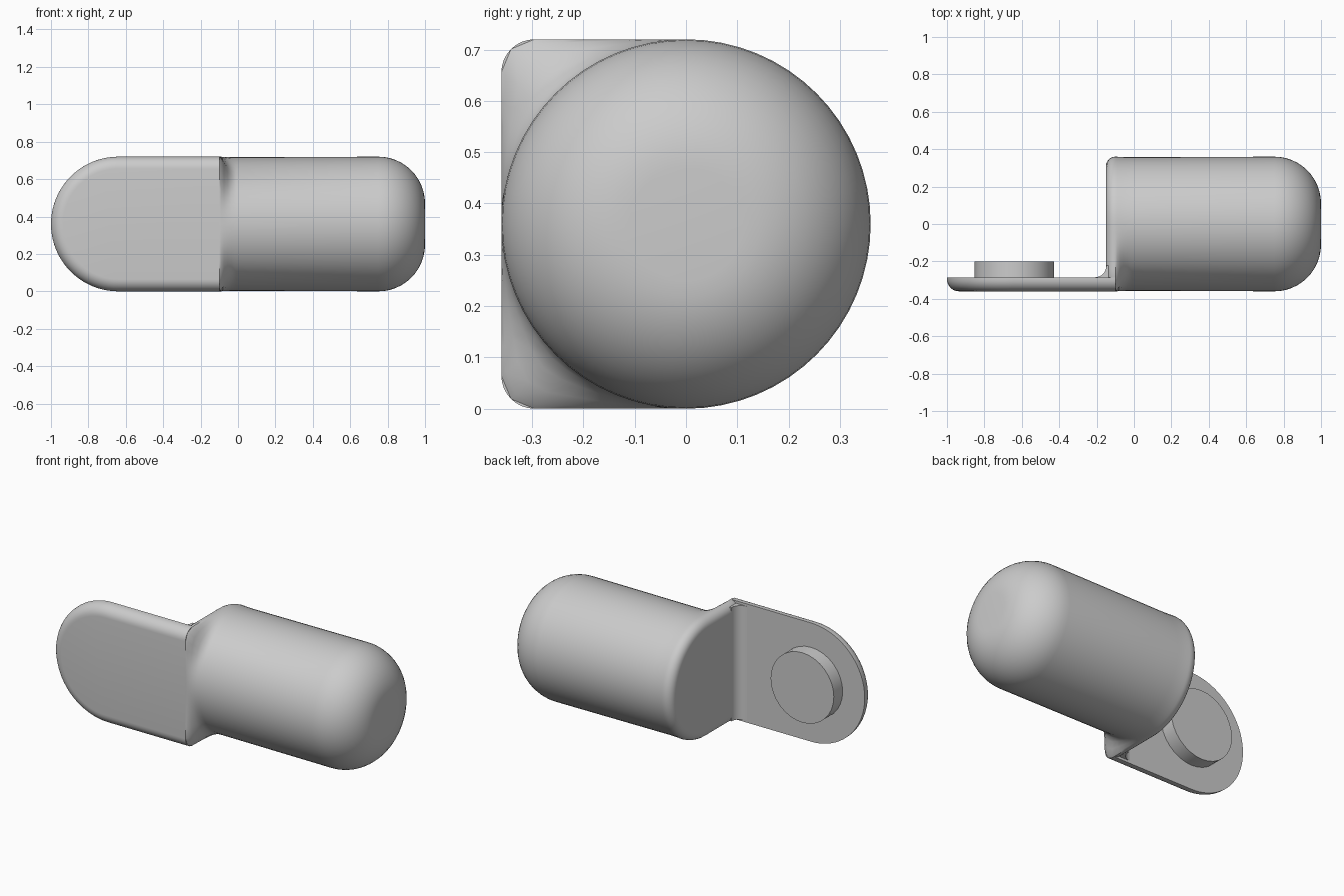
import bpy, bmesh, math
from mathutils import Vector

cube = bpy.data.objects.get("Cube")
if cube:
    bpy.data.objects.remove(cube, do_unlink=True)

R = 0.36          # half height of the whole model
CORNER = 0.065    # rounding of the plate's front edges
SEGMENTS = 64

grey = bpy.data.materials.new("plain grey")
grey.use_nodes = True
COLOUR = (0.6, 0.6, 0.6, 1)
grey.diffuse_color = COLOUR
grey.node_tree.nodes["Principled BSDF"].inputs["Base Color"].default_value = COLOUR


def loft(name, rings, angle=35):
    """Skin a list of equal-length closed rings and cap both ends."""
    bm = bmesh.new()
    loops = [[bm.verts.new(p) for p in ring] for ring in rings]
    n = len(loops[0])
    for a, b in zip(loops, loops[1:]):
        for i in range(n):
            j = (i + 1) % n
            bm.faces.new((a[i], a[j], b[j], b[i]))
    bm.faces.new(loops[0])
    bm.faces.new(loops[-1])
    bmesh.ops.recalc_face_normals(bm, faces=bm.faces)
    mesh = bpy.data.meshes.new(name)
    bm.to_mesh(mesh)
    bm.free()
    obj = bpy.data.objects.new(name, mesh)
    bpy.context.collection.objects.link(obj)
    mesh.materials.append(grey)
    bpy.ops.object.select_all(action='DESELECT')
    obj.select_set(True)
    bpy.context.view_layer.objects.active = obj
    bpy.ops.object.shade_smooth_by_angle(angle=math.radians(angle))
    return obj


def body_ring(x, radius, square):
    """Round section whose front half blends towards a rounded square."""
    ring = []
    for i in range(SEGMENTS):
        a = 2 * math.pi * i / SEGMENTS
        d = Vector((math.cos(a), math.sin(a)))
        p = d * radius
        if d.x < 0 and square > 0:
            s = d * radius / max(abs(d.x), abs(d.y))
            k = radius - CORNER
            q = Vector([max(-k, min(k, c)) for c in s])
            p = p.lerp(q + (s - q).normalized() * CORNER, square)
        ring.append((x, p.x, R + p.y))
    return ring


# Barrel: rounded D-shaped end, blend to a cylinder, domed far end
rings = []
for i in range(7):
    a = math.pi / 2 * i / 6
    rings.append(body_ring(-0.10 - 0.05 * math.cos(a), R - 0.05 + 0.05 * math.sin(a), 1))
for x, square in ((-0.09, 0.9), (-0.075, 0.62), (-0.055, 0.3), (-0.035, 0.1), (-0.01, 0)):
    rings.append(body_ring(x, R - 0.003 * (1 - square), square))
DOME = 0.25
for i in range(13):
    a = math.pi / 2 * i / 12
    rings.append(body_ring(1 - DOME + DOME * math.sin(a), R - DOME + DOME * math.cos(a), 0))
loft("barrel", rings)


# Mounting plate: round-ended tab, front edge rounded, back edge crisp
def plate_ring(y, inset):
    r = R - inset
    ring = [(-0.10, y, R - r)]
    for i in range(41):
        a = -math.pi / 2 - math.pi * i / 40
        ring.append((-1 + R + r * math.cos(a), y, R + r * math.sin(a)))
    return ring + [(-0.10, y, R + r)]


rings = [plate_ring(-0.285, 0)]
for i in range(9):
    a = math.pi / 2 * i / 8
    rings.append(plate_ring(-R + CORNER - CORNER * math.sin(a), CORNER * (1 - math.cos(a))))
loft("mounting_plate", rings)


# Inner fillet joining the plate to the barrel end
def fillet_ring(z):
    ring = [(-0.11, -0.30, z), (-0.21, -0.30, z)]
    for i in range(9):
        a = math.pi / 2 * i / 8
        ring.append((-0.21 + 0.062 * math.sin(a), -0.223 - 0.062 * math.cos(a), z))
    return ring + [(-0.11, -0.223, z)]


loft("inner_fillet", [fillet_ring(0.015), fillet_ring(2 * R - 0.015)])


# Round stud on the back of the plate
def stud_ring(y, r=0.212):
    return [(-1 + R + r * math.cos(2 * math.pi * i / 32), y,
             R + r * math.sin(2 * math.pi * i / 32)) for i in range(32)]


loft("round_stud", [stud_ring(-0.30), stud_ring(-0.20)])
